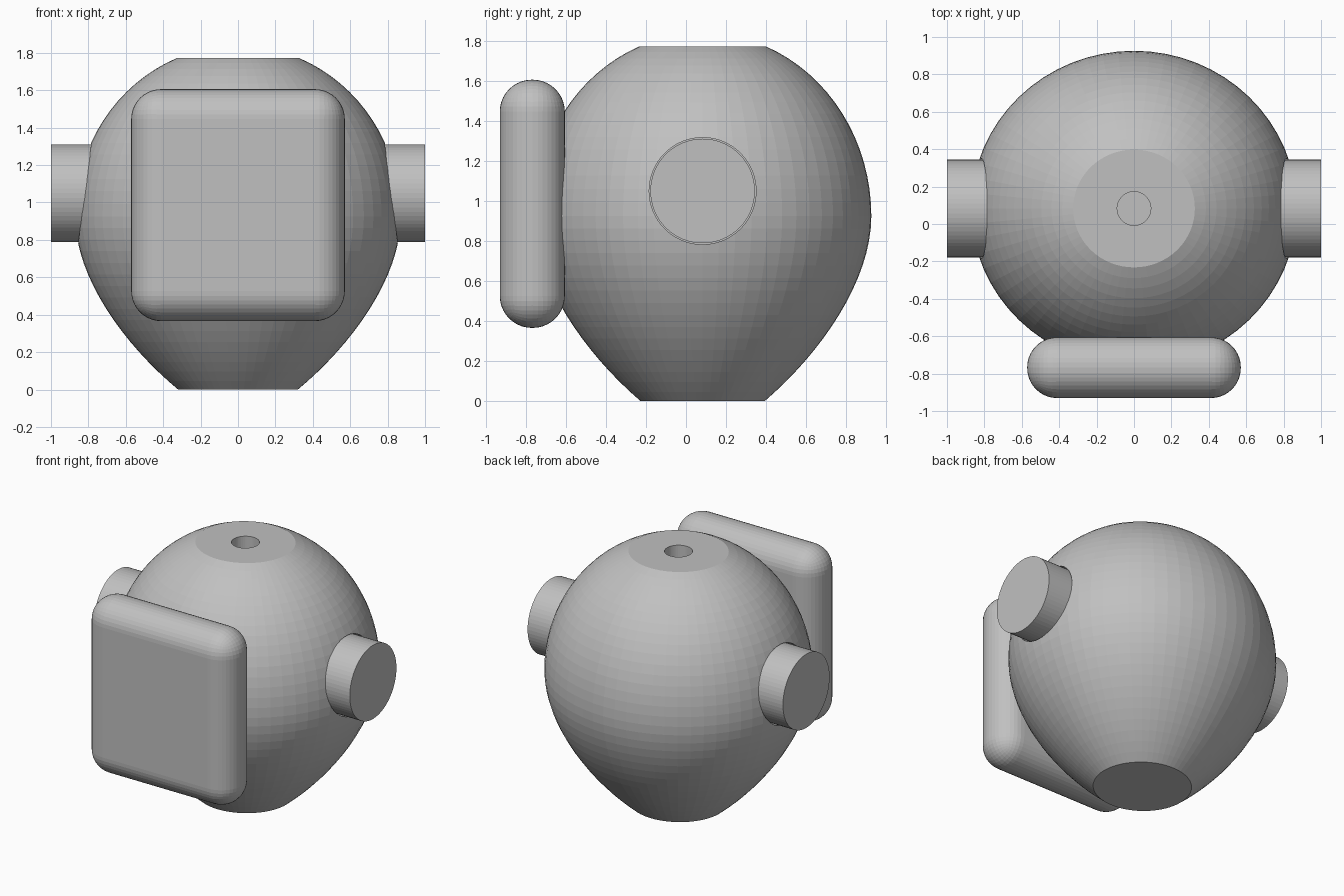
import bpy, bmesh, math
from mathutils import Matrix

if "Cube" in bpy.data.objects:
    bpy.data.objects.remove(bpy.data.objects["Cube"])

AXIS_Y = 0.083   # vertical axis of the rounded body
EAR_Z = 1.05

grey = bpy.data.materials.new("plain grey")
grey.diffuse_color = (0.53, 0.53, 0.53, 1)
grey.use_nodes = True
grey.node_tree.nodes["Principled BSDF"].inputs["Base Color"].default_value = grey.diffuse_color


def make_object(name, bm):
    bmesh.ops.recalc_face_normals(bm, faces=bm.faces)
    mesh = bpy.data.meshes.new(name)
    bm.to_mesh(mesh)
    bm.free()
    mesh.materials.append(grey)
    obj = bpy.data.objects.new(name, mesh)
    bpy.context.collection.objects.link(obj)
    return obj


def cylinder(name, radius, start, end, along_x, segments=64):
    """Cylinder along x (at ear height) or along z (on the body axis)."""
    bm = bmesh.new()
    mid = (start + end) / 2
    if along_x:
        mat = Matrix.Translation((mid, AXIS_Y, EAR_Z)) @ Matrix.Rotation(math.pi / 2, 4, 'Y')
    else:
        mat = Matrix.Translation((0, AXIS_Y, mid))
    bmesh.ops.create_cone(bm, cap_ends=True, segments=segments, radius1=radius,
                          radius2=radius, depth=abs(end - start), matrix=mat)
    return make_object(name, bm)


def cut(target, cutter):
    cutter.hide_render = True
    cutter.hide_viewport = True
    mod = target.modifiers.new("cut", 'BOOLEAN')
    mod.operation = 'DIFFERENCE'
    mod.solver = 'EXACT'
    mod.object = cutter


# Body profile: tapered lower curve, then an elliptical dome cut flat on top
def bezier(p, t):
    s = 1 - t
    w = (s ** 3, 3 * s * s * t, 3 * s * t * t, t ** 3)
    return tuple(sum(w[i] * p[i][k] for i in range(4)) for k in range(2))


lower = [(0.31, 0), (0.59, 0.24), (0.843, 0.60), (0.843, 0.925)]
profile = [bezier(lower, i / 16) for i in range(17)]
top_angle = math.acos(0.315 / 0.843)
for i in range(1, 17):
    a = top_angle * i / 16
    profile.append((0.843 * math.cos(a), 0.925 + 0.914 * math.sin(a)))

# Body: revolve the profile, slightly wider in x
bm = bmesh.new()
SEG = 64
rings = []
for r, z in profile:
    rings.append([bm.verts.new((1.033 * r * math.cos(math.tau * k / SEG),
                                AXIS_Y + r * math.sin(math.tau * k / SEG), z))
                  for k in range(SEG)])
for a, b in zip(rings, rings[1:]):
    for k in range(SEG):
        n = (k + 1) % SEG
        bm.faces.new((a[k], a[n], b[n], b[k]))
bm.faces.new(rings[0][::-1])
bm.faces.new(rings[-1])
body = make_object("body", bm)

# Hole in the flat top
cut(body, cylinder("top_hole_cutter", 0.09, 1.45, 1.9, False, 48))

# Side knobs sitting in slightly larger sockets
for side, label in ((-1, "left"), (1, "right")):
    cut(body, cylinder(label + "_socket_cutter", 0.267, side * 0.7, side * 1.1, True))
    cylinder(label + "_knob", 0.261, side * 0.69, side * 1.0, True)

# Front panel: box with fully rounded edges
bm = bmesh.new()
bmesh.ops.create_cube(bm, size=1, matrix=Matrix.Translation((0, -0.768, 0.986))
                      @ Matrix.Diagonal((1.142, 0.325, 1.24, 1)))
panel = make_object("front_panel", bm)
bevel = panel.modifiers.new("rounding", 'BEVEL')
bevel.width = 0.16
bevel.segments = 10
bevel.limit_method = 'NONE'
